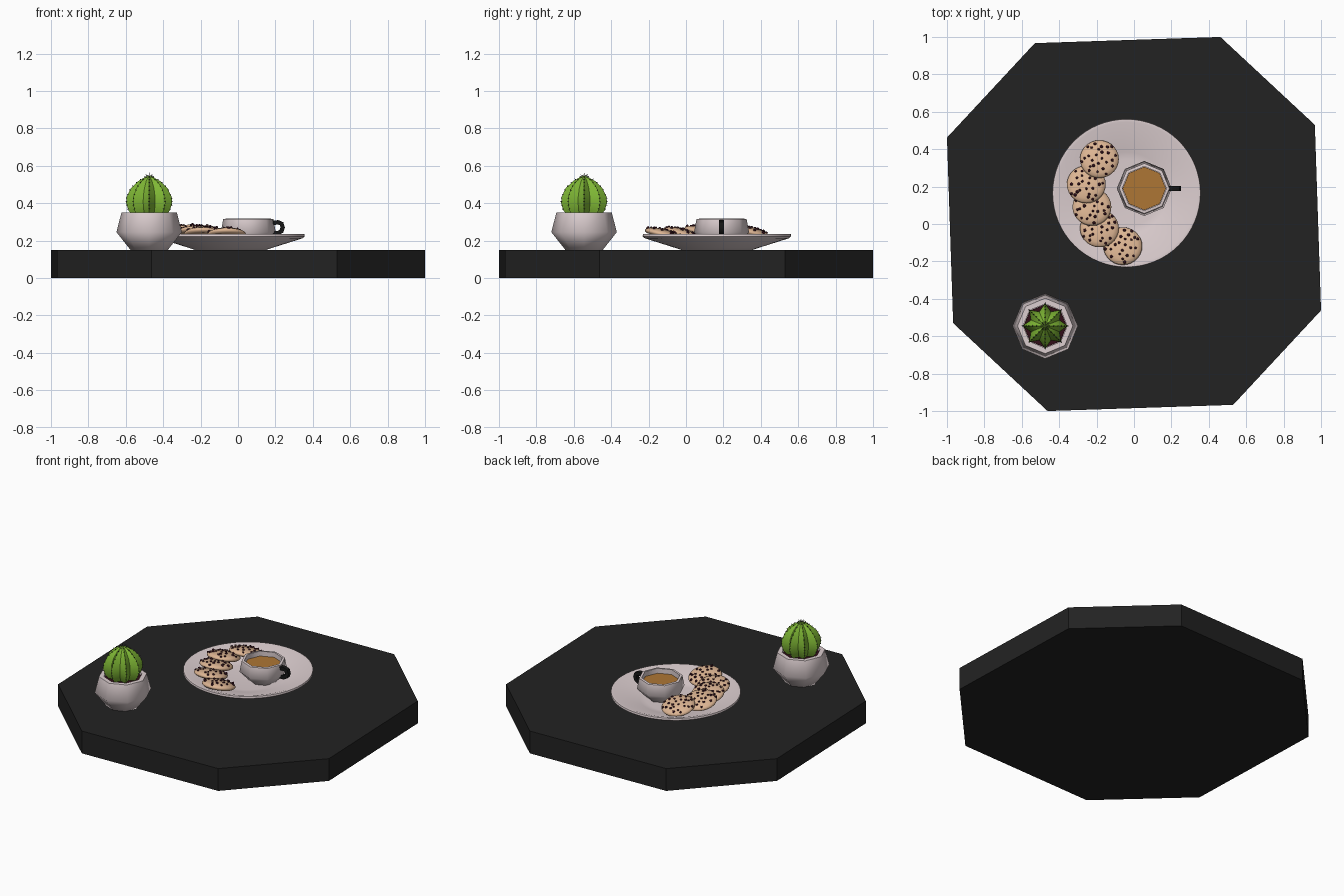
import bpy, bmesh, math, random
from mathutils import Vector, Matrix

if "Cube" in bpy.data.objects:
    bpy.data.objects.remove(bpy.data.objects["Cube"])

random.seed(4)
TAU = 2 * math.pi


def mat(name, rgb):
    m = bpy.data.materials.new(name)
    m.diffuse_color = (*rgb, 1)
    m.use_nodes = True
    m.node_tree.nodes["Principled BSDF"].inputs["Base Color"].default_value = m.diffuse_color
    return m


SLATE = mat("black slate", (0.016, 0.016, 0.016))
CERAMIC = mat("pinkish white ceramic", (0.72, 0.62, 0.63))
BLACK = mat("black handle", (0.008, 0.008, 0.008))
COFFEE = mat("coffee", (0.42, 0.18, 0.035))
DOUGH = mat("cookie dough", (0.72, 0.46, 0.29))
CHOC = mat("dark chocolate", (0.03, 0.004, 0.009))
GREEN = mat("cactus green", (0.21, 0.47, 0.035))
SPINE = mat("dark spine", (0.04, 0.05, 0.03))


def finish(name, bm, material, smooth=None):
    bmesh.ops.recalc_face_normals(bm, faces=bm.faces)
    me = bpy.data.meshes.new(name)
    bm.to_mesh(me)
    bm.free()
    me.materials.append(material)
    ob = bpy.data.objects.new(name, me)
    bpy.context.collection.objects.link(ob)
    if smooth:
        bpy.ops.object.select_all(action='DESELECT')
        ob.select_set(True)
        bpy.context.view_layer.objects.active = ob
        bpy.ops.object.shade_smooth_by_angle(angle=math.radians(smooth))
    return ob


def lathe(profile, n, at, valley=1.0):
    """Spin (r, z) points; first and last rings are capped. valley < 1 makes ribs."""
    bm = bmesh.new()
    rings = []
    for r, z in profile:
        ring = []
        for i in range(n):
            k = r * (valley if i % 2 else 1.0)
            a = TAU * i / n
            ring.append(bm.verts.new((at[0] + k * math.cos(a), at[1] + k * math.sin(a), z)))
        rings.append(ring)
    for a, b in zip(rings, rings[1:]):
        for i in range(n):
            j = (i + 1) % n
            bm.faces.new((a[i], a[j], b[j], b[i]))
    bm.faces.new(rings[0][::-1])
    bm.faces.new(rings[-1])
    return bm


# serving board: square with cut corners, slightly turned
bm = bmesh.new()
pts = []
for k in range(4):
    rot = Matrix.Rotation(k * math.pi / 2, 2)
    pts += [rot @ Vector(p) for p in ((0.462, 1.0), (-0.53, 0.967))]
base = bm.faces.new([bm.verts.new((p.x, p.y, 0)) for p in pts])
top = bmesh.ops.extrude_face_region(bm, geom=[base])["geom"]
bmesh.ops.translate(bm, vec=(0, 0, 0.15), verts=[v for v in top if isinstance(v, bmesh.types.BMVert)])
finish("board", bm, SLATE)

# plate
finish("plate", lathe([(0.19, 0.15), (0.22, 0.16), (0.385, 0.212), (0.397, 0.222), (0.395, 0.234),
                       (0.38, 0.235), (0.22, 0.182), (0.18, 0.178)], 64, (-0.04, 0.165)), CERAMIC, 40)

# cup, coffee and handle
CUP = (0.055, 0.19)
finish("cup", lathe([(0.08, 0.175), (0.147, 0.245), (0.134, 0.315), (0.118, 0.317), (0.118, 0.27)],
                    8, CUP), CERAMIC, 60)
finish("coffee", lathe([(0.116, 0.268), (0.116, 0.285)], 8, CUP), COFFEE)

bm = bmesh.new()
path = [(0.175, 0.295), (0.215, 0.297), (0.233, 0.29), (0.239, 0.27), (0.232, 0.25), (0.215, 0.24), (0.18, 0.238)]
rings = []
for i, p in enumerate(path):
    a, b = Vector(path[max(i - 1, 0)]), Vector(path[min(i + 1, len(path) - 1)])
    t = (b - a).normalized() * 0.012
    rings.append([bm.verts.new((p[0] - t.y * s, 0.19 + w, p[1] + t.x * s))
                  for s, w in ((1, 0.013), (1, -0.013), (-1, -0.013), (-1, 0.013))])
for a, b in zip(rings, rings[1:]):
    for i in range(4):
        bm.faces.new((a[i], a[i - 1], b[i - 1], b[i]))
bm.faces.new(rings[0])
bm.faces.new(rings[-1])
finish("cup_handle", bm, BLACK, 40)

# cookies: domes tilted towards the back, with chocolate chips
R, H = 0.104, 0.034
COOKIES = [(-0.185, 0.345, 0.238), (-0.255, 0.21, 0.242), (-0.225, 0.09, 0.236),
           (-0.185, -0.025, 0.23), (-0.06, -0.12, 0.226)]
for n, c in enumerate(COOKIES, 1):
    place = Matrix.Translation(c) @ Matrix.Rotation(math.radians(-14), 4, 'X')
    prof = [(R * 0.88, -0.008), (R * 0.98, 0), (R, 0.007)]
    prof += [(R * math.cos(t), 0.007 + (H - 0.007) * math.sin(t)) for t in (0.35, 0.7, 1.05, 1.35)]
    bm = lathe(prof, 28, (0, 0))
    bm.transform(place)
    finish(f"cookie_{n}", bm, DOUGH, 60)
    bm = bmesh.new()
    for i in range(26):
        r = R * 0.93 * math.sqrt((i + 0.5) / 26)
        a = i * 2.39996 + random.uniform(-0.3, 0.3)
        z = 0.007 + (H - 0.007) * math.sqrt(1 - (r / R) ** 2)
        bmesh.ops.create_icosphere(bm, subdivisions=1, radius=random.uniform(0.007, 0.010),
                                   matrix=Matrix.Translation((r * math.cos(a), r * math.sin(a), z)))
    bm.transform(place)
    finish(f"cookie_chips_{n}", bm, CHOC, 60)

# plant pot and soil
POT = (-0.475, -0.545)
finish("pot", lathe([(0.10, 0.15), (0.175, 0.245), (0.148, 0.35), (0.118, 0.35), (0.118, 0.31)],
                    8, POT), CERAMIC, 60)
finish("soil", lathe([(0.116, 0.3), (0.116, 0.335)], 8, POT), CHOC)

# ribbed cactus
BODY = [(0.085, 0.33), (0.11, 0.36), (0.123, 0.40), (0.12, 0.435), (0.098, 0.48), (0.06, 0.517), (0.012, 0.545)]
finish("cactus", lathe(BODY, 16, POT, 0.68), GREEN, 35)

# spines: small ones along the ribs, a spray on the crown
bm = bmesh.new()


def spine(base, direction, length, r):
    d = Vector(direction).normalized()
    m = Matrix.Translation(Vector(base) + d * length / 2) @ d.to_track_quat('Z', 'Y').to_matrix().to_4x4()
    bmesh.ops.create_cone(bm, cap_ends=True, segments=4, radius1=r, radius2=0, depth=length, matrix=m)


for i in range(8):
    c, s = math.cos(TAU * i / 8), math.sin(TAU * i / 8)
    spine((*POT, 0.54), (c, s, 0.6), 0.03, 0.003)
    for (r0, z0), (r1, z1) in zip(BODY[1:], BODY[2:]):
        for f in (0.25, 0.75):
            r, z = r0 + (r1 - r0) * f, z0 + (z1 - z0) * f
            spine((POT[0] + c * (r - 0.003), POT[1] + s * (r - 0.003), z), (c, s, (z - 0.41) * 12), 0.009, 0.004)
spine((*POT, 0.54), (0, 0, 1), 0.03, 0.003)
finish("cactus_spines", bm, SPINE)
